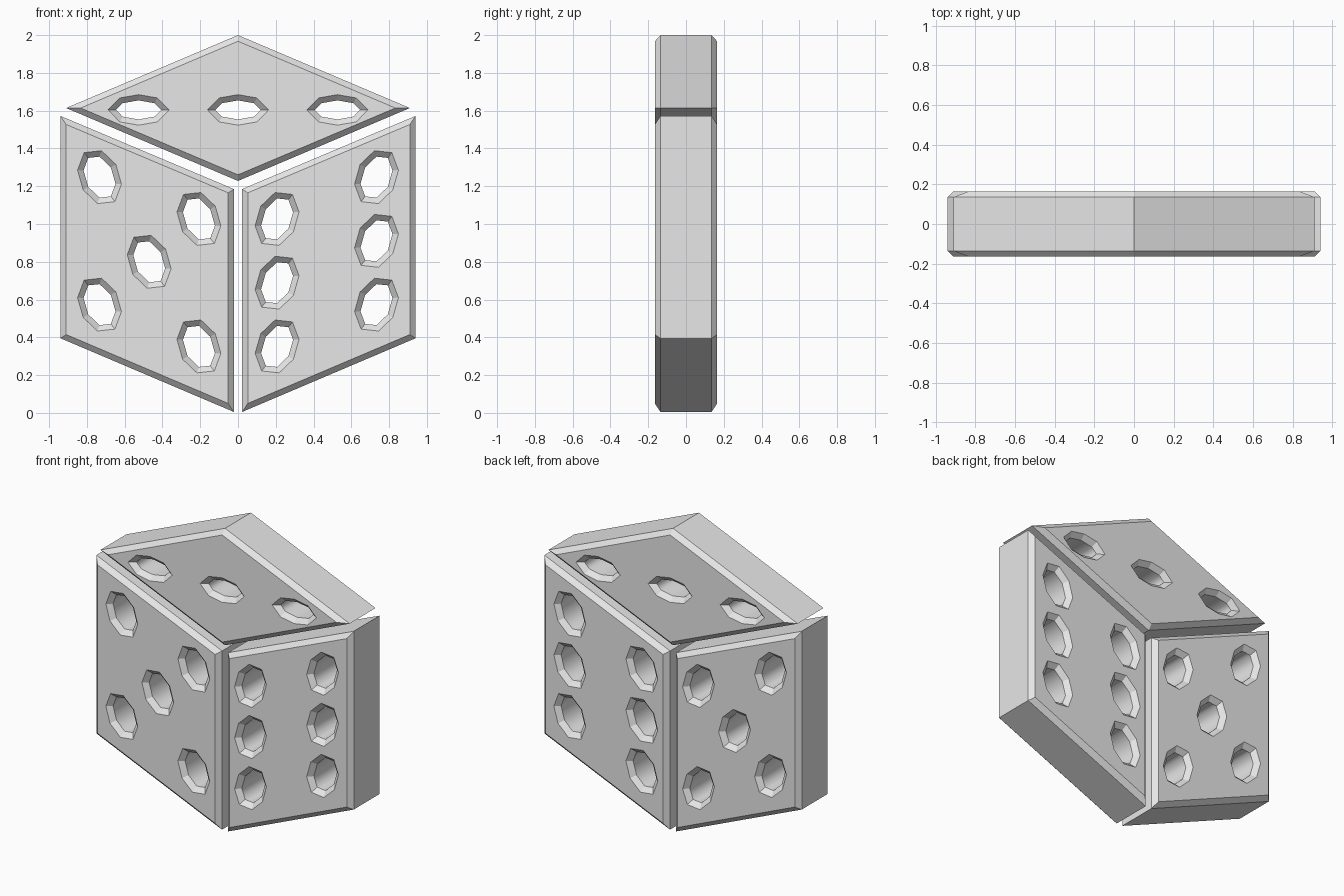
import bpy, bmesh
from math import sin, cos, pi
from mathutils import Vector

if "Cube" in bpy.data.objects:
    bpy.data.objects.remove(bpy.data.objects["Cube"], do_unlink=True)

grey = bpy.data.materials.new("light_grey")
grey.use_nodes = True
grey.diffuse_color = (0.8, 0.8, 0.8, 1)
grey.node_tree.nodes["Principled BSDF"].inputs["Base Color"].default_value = (0.8, 0.8, 0.8, 1)

HALF, CHAMFER, PIP_RADIUS = 0.165, 0.03, 0.092


def grow(points, d):
    """Offset a counter-clockwise outline outward by d with mitred corners."""
    out = []
    for i, p in enumerate(points):
        a = (p - points[i - 1]).normalized()
        b = (points[(i + 1) % len(points)] - p).normalized()
        na, nb = Vector((a.y, -a.x)), Vector((b.y, -b.x))
        out.append(p + (na + nb) * d / (1 + na.dot(nb)))
    return out


def add_wall(bm, body, rim, smooth):
    """Chamfered wall from front rim to back rim; returns both rim edge loops."""
    layers = ((rim, -HALF), (body, CHAMFER - HALF), (body, HALF - CHAMFER), (rim, HALF))
    rings = [[bm.verts.new((p.x, y, p.y)) for p in pts] for pts, y in layers]
    n = len(body)
    for k in range(3):
        for i in range(n):
            j = (i + 1) % n
            f = bm.faces.new((rings[k][i], rings[k][j], rings[k + 1][j], rings[k + 1][i]))
            f.smooth = smooth and k == 1
    for ring in rings:
        for i in range(n):
            bm.edges.get((ring[i], ring[(i + 1) % n])).smooth = False
    return [[bm.edges.get((r[i], r[(i + 1) % n])) for i in range(n)]
            for r in (rings[0], rings[3])]


def die_face(name, corners, centre, u, v, pips):
    """Rhombic slab pierced by skewed octagonal pips."""
    u, v, centre = Vector(u), Vector(v), Vector(centre)
    bm = bmesh.new()
    outline = [Vector(c) for c in corners]
    front, back = add_wall(bm, outline, grow(outline, -CHAMFER), False)
    for a, b in pips:
        mid = centre + u * a + v * b
        hole = [mid + PIP_RADIUS * (u * cos(i * pi / 4) + v * sin(i * pi / 4)) for i in range(8)]
        f, k = add_wall(bm, hole, grow(hole, CHAMFER), True)
        front += f
        back += k
    for edges in (front, back):
        bmesh.ops.triangle_fill(bm, use_beauty=True, edges=edges, normal=(0, -1, 0))
    bmesh.ops.recalc_face_normals(bm, faces=bm.faces)
    flat = [e for e in bm.edges if e.is_manifold and e.calc_face_angle() < 0.001]
    bmesh.ops.dissolve_limit(bm, angle_limit=0.001, verts=[], edges=flat)
    mesh = bpy.data.meshes.new(name)
    bm.to_mesh(mesh)
    bm.free()
    mesh.materials.append(grey)
    bpy.context.collection.objects.link(bpy.data.objects.new(name, mesh))


S = 0.286
five = [(-S, S), (S, S), (0, 0), (-S, -S), (S, -S)]
six = [(a, b) for a in (-S, S) for b in (-S, 0, S)]
three = [(-S, S), (0, 0), (S, -S)]

# Two standing faces and the top face
die_face("five_pip_face", [(-0.94, 0.395), (-0.022, 0.005), (-0.022, 1.185), (-0.94, 1.572)],
         (-0.47, 0.8), (0.92, -0.387), (0, 1.18), five)
die_face("six_pip_face", [(0.022, 0.005), (0.94, 0.395), (0.94, 1.572), (0.022, 1.185)],
         (0.47, 0.8), (0.92, 0.387), (0, 1.18), six)
die_face("three_pip_face", [(0, 1.228), (0.91, 1.614), (0, 2.0), (-0.91, 1.614)],
         (0, 1.604), (0.92, 0.387), (-0.92, 0.387), three)
